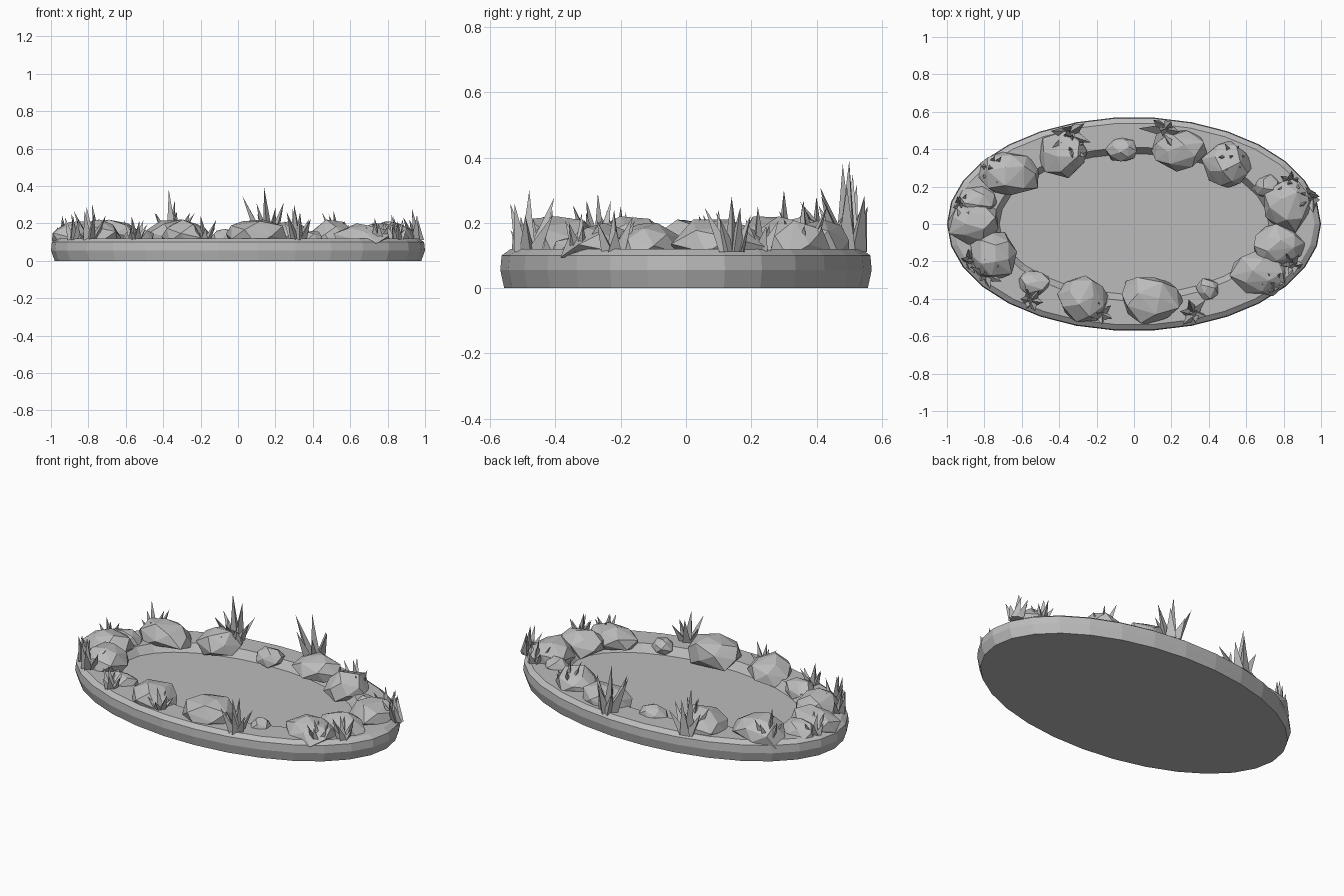
import bpy, bmesh, math, random
from mathutils import Vector

random.seed(7)
cube = bpy.data.objects.get("Cube")
if cube:
    bpy.data.objects.remove(cube, do_unlink=True)

stone = bpy.data.materials.new("stone grey")
stone.use_nodes = True
GREY = (0.5, 0.5, 0.5, 1)
stone.diffuse_color = GREY
stone.node_tree.nodes["Principled BSDF"].inputs["Base Color"].default_value = GREY

RIM = 0.12      # height of the bank
FLOOR = 0.075   # height of the pond floor


def finish(bm, name):
    """Turn a bmesh into a flat shaded object."""
    bmesh.ops.recalc_face_normals(bm, faces=bm.faces)
    mesh = bpy.data.meshes.new(name)
    bm.to_mesh(mesh)
    bm.free()
    mesh.materials.append(stone)
    obj = bpy.data.objects.new(name, mesh)
    bpy.context.collection.objects.link(obj)
    return obj


def pond_basin(sides=30):
    """Oval slab with a bevelled outer edge and a sunken floor."""
    profile = [(0.98, 0.56, 0), (1, 0.572, 0.055), (0.995, 0.568, 0.1),
               (0.965, 0.54, RIM), (0.75, 0.41, RIM), (0.72, 0.375, FLOOR)]
    bm = bmesh.new()
    rings = []
    for rx, ry, z in profile:
        angles = [math.tau * i / sides for i in range(sides)]
        rings.append([bm.verts.new((rx * math.cos(a), ry * math.sin(a), z))
                      for a in angles])
    for low, high in zip(rings, rings[1:]):
        for i in range(sides):
            j = (i + 1) % sides
            bm.faces.new((low[i], low[j], high[j], high[i]))
    bm.faces.new(rings[0])
    bm.faces.new(rings[-1])
    return finish(bm, "pond_basin")


def rock(name, x, y, width, depth, height):
    """Faceted boulder: hull of scattered points fitted to a size."""
    bm = bmesh.new()
    count = 17
    points = []
    turn = random.uniform(0, math.tau)
    for i in range(count):
        z = 1 - 1.45 * (i + 0.5) / count
        r = math.sqrt(1 - z * z)
        a = turn + i * math.pi * (3 - math.sqrt(5))
        p = Vector((r * math.cos(a), r * math.sin(a), z))
        points.append(p * random.uniform(0.85, 1.1))
    lows = [min(p[k] for p in points) for k in range(3)]
    highs = [max(p[k] for p in points) for k in range(3)]
    for p in points:
        u, v, w = [(p[k] - lows[k]) / (highs[k] - lows[k]) for k in range(3)]
        base = RIM - 0.04
        bm.verts.new((x + (u - 0.5) * width, y + (v - 0.5) * depth,
                      base + w * (height - base)))
    hull = bmesh.ops.convex_hull(bm, input=bm.verts)
    spare = {g for g in hull["geom_interior"] if isinstance(g, bmesh.types.BMVert)}
    bmesh.ops.delete(bm, geom=list(spare), context="VERTS")
    return finish(bm, name)


def blade(bm, root, tip, radius):
    """One three sided spike."""
    turn = random.uniform(0, math.tau)
    foot = [bm.verts.new((root.x + radius * math.cos(turn + k * math.tau / 3),
                          root.y + radius * math.sin(turn + k * math.tau / 3),
                          root.z)) for k in range(3)]
    top = bm.verts.new(tip)
    bm.faces.new(foot)
    for k in range(3):
        bm.faces.new((foot[k], foot[(k + 1) % 3], top))


def tuft(name, x, y, top, blades=7):
    """Clump of spikes fanning out around one tall spike."""
    bm = bmesh.new()
    rise = top - RIM
    root = Vector((x, y, RIM - 0.01))
    thick = 0.016 + rise * 0.07
    blade(bm, root, Vector((x - 0.02, y, top)), thick)
    turn = random.uniform(0, math.tau)
    for i in range(blades - 1):
        a = turn + math.tau * i / (blades - 1)
        out = Vector((math.cos(a), math.sin(a), 0))
        tip = root + out * (0.03 + rise * random.uniform(0.2, 0.4))
        tip.z = RIM + rise * random.uniform(0.45, 0.92)
        # keep the tips above the slab
        reach = math.hypot(tip.x, tip.y / 0.57)
        if reach > 0.98:
            tip.x *= 0.98 / reach
            tip.y *= 0.98 / reach
        blade(bm, root + out * thick * 0.7, tip, thick)
    return finish(bm, name)


pond_basin()

# Boulders round the bank: x, y, width, depth, top
boulders = [
    (-0.67, 0.27, 0.32, 0.23, 0.22), (-0.38, 0.37, 0.26, 0.25, 0.22),
    (-0.07, 0.4, 0.17, 0.13, 0.17), (0.24, 0.39, 0.3, 0.22, 0.21),
    (0.5, 0.32, 0.28, 0.25, 0.22), (0.71, 0.2, 0.15, 0.13, 0.17),
    (0.82, 0.1, 0.25, 0.29, 0.21), (0.78, -0.11, 0.28, 0.22, 0.2),
    (0.66, -0.26, 0.3, 0.25, 0.2), (0.39, -0.35, 0.12, 0.12, 0.16),
    (0.1, -0.41, 0.33, 0.25, 0.22), (-0.27, -0.4, 0.28, 0.25, 0.22),
    (-0.54, -0.32, 0.18, 0.14, 0.17), (-0.75, -0.17, 0.25, 0.25, 0.22),
    (-0.86, 0, 0.27, 0.22, 0.21), (-0.84, 0.12, 0.22, 0.16, 0.18),
]
for n, spec in enumerate(boulders, 1):
    rock(f"boulder_{n}", *spec)

# Grass clumps: x, y, top
clumps = [
    (-0.35, 0.48, 0.38), (0.16, 0.5, 0.39), (0.32, -0.48, 0.3),
    (-0.18, -0.48, 0.24), (-0.76, 0.3, 0.3), (0.53, 0.36, 0.27),
    (0.84, 0.22, 0.25), (0.95, 0.14, 0.28), (0.85, -0.22, 0.24),
    (0.75, -0.32, 0.23), (-0.55, -0.41, 0.24), (-0.87, -0.2, 0.25),
    (-0.92, 0.1, 0.24), (-0.33, 0.4, 0.28), (-0.79, -0.27, 0.29),
]
for n, spec in enumerate(clumps, 1):
    tuft(f"grass_clump_{n}", *spec)
